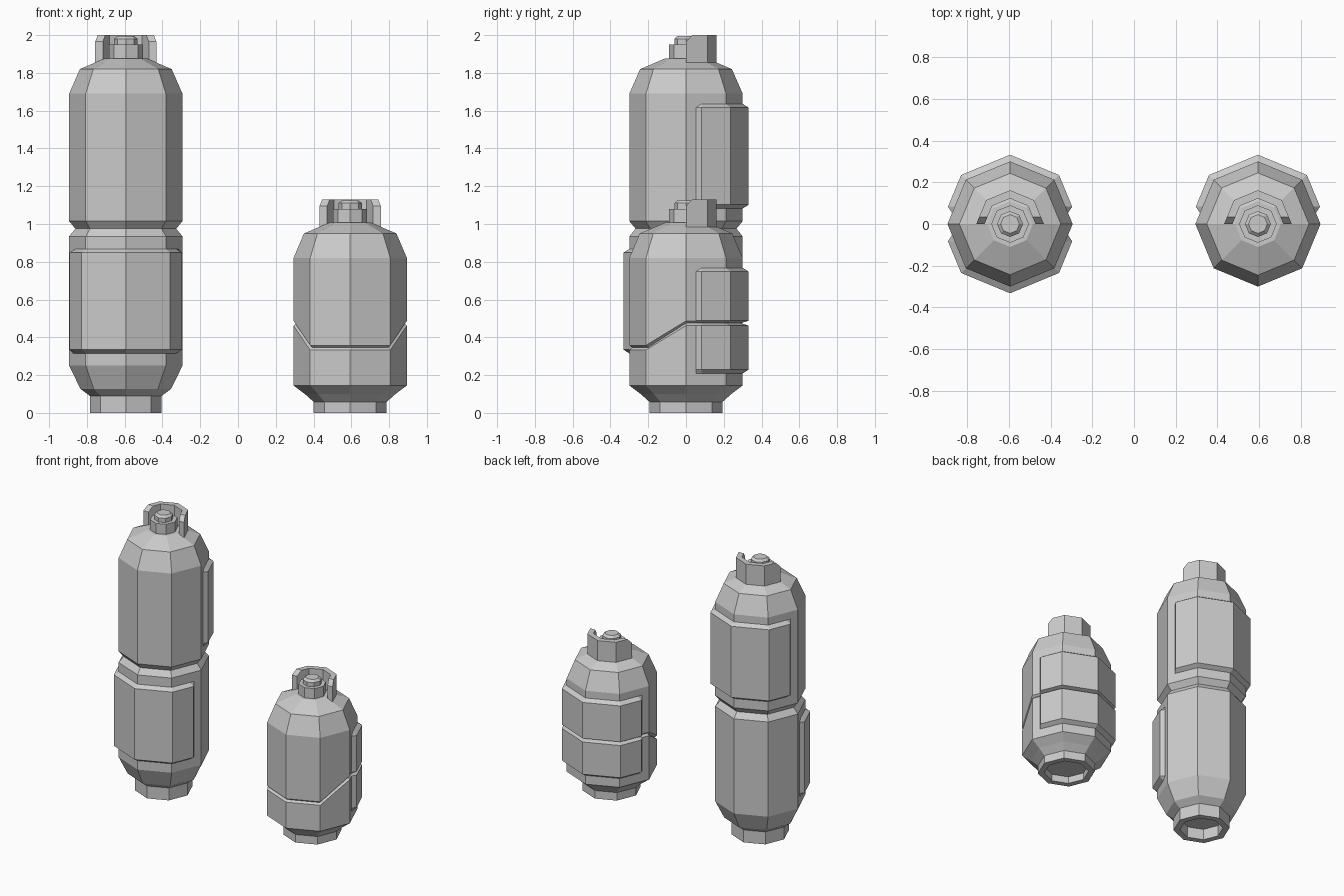
import bpy, bmesh, math

if "Cube" in bpy.data.objects:
    bpy.data.objects.remove(bpy.data.objects["Cube"])

N = 8
K = math.sqrt(2) - 1      # slope of the octagon side next to the x axis


def ring_pt(r, k, z):
    a = k * math.tau / N
    return (r * math.cos(a), r * math.sin(a), z)


def finish(name, bm, x, recalc=True):
    if recalc:
        bmesh.ops.recalc_face_normals(bm, faces=bm.faces)
    me = bpy.data.meshes.new(name)
    bm.to_mesh(me)
    bm.free()
    ob = bpy.data.objects.new(name, me)
    ob.location.x = x
    bpy.context.collection.objects.link(ob)
    return ob


def lathe(name, x, profile):
    """Octagonal lathe; a third profile value is the height of the front vertices."""
    bm = bmesh.new()
    rings = []
    for p in profile:
        r, z, zf = p if len(p) == 3 else (*p, p[1])
        rings.append([bm.verts.new(ring_pt(r, k, zf if k > N // 2 else z)) for k in range(N)])
    for a, b in zip(rings, rings[1:]):
        for k in range(N):
            n = (k + 1) % N
            bm.faces.new((a[k], a[n], b[n], b[k]))
    bm.faces.new(rings[0])
    bm.faces.new(rings[-1])
    return finish(name, bm, x)


def half_stations(r, ys):
    """Points around the rear half of an octagon, with extra stops at y = ys."""
    right = [(r - K * y, y) for y in ys] + [ring_pt(r, 1, 0)[:2]]
    return right + [(0, r)] + [(-px, py) for px, py in reversed(right)]


def panel(name, x, z0, z1, front=False, groove=None):
    """Raised half-wrap plate with bevelled border and optional V groove."""
    inner, outer, b = 0.297, 0.332, 0.022
    rows = [(z0, inner), (z0 + b, outer)]
    if groove:
        rows += [(groove - 0.013, outer), (groove, 0.29), (groove + 0.013, outer)]
    rows += [(z1 - b, outer), (z1, inner)]
    s = -1 if front else 1
    bm = bmesh.new()
    grid = []
    for z, r in rows:
        pts = half_stations(r, (0.05, 0.083))
        edge = half_stations(min(r, inner), (0.05, 0.083))
        pts[0], pts[-1] = edge[0], edge[-1]
        grid.append([bm.verts.new((s * px, s * py, z)) for px, py in pts])
    for a, c in zip(grid, grid[1:]):
        for j in range(len(a) - 1):
            bm.faces.new((a[j], a[j + 1], c[j + 1], c[j]))
    return finish(name, bm, x, recalc=False)


def guard(name, x, top):
    """Half collar behind the valve, its two ends chamfered at the top."""
    bm = bmesh.new()
    secs = []
    outer, inner = (half_stations(r, (0, 0.033)) for r in (0.162, 0.122))
    for i, (o, n) in enumerate(zip(outer, inner)):
        zt = top - 0.035 if i in (0, len(outer) - 1) else top
        zb = top - 0.15
        secs.append([bm.verts.new(v) for v in ((*o, zb), (*o, zt), (*n, zt), (*n, zb))])
    for a, b in zip(secs, secs[1:]):
        for k in range(4):
            m = (k + 1) % 4
            bm.faces.new((a[k], a[m], b[m], b[k]))
    bm.faces.new(secs[0])
    bm.faces.new(secs[-1])
    return finish(name, bm, x)


def valve(name, x, top):
    return lathe(name, x, [(0.09, top - 0.14), (0.09, top - 0.05), (0.062, top - 0.05),
                           (0.062, top - 0.02), (0.045, top - 0.005)])


# Tall canister: hollow foot, waist groove, domed shoulder
TX, SX = -0.594, 0.594
lathe("tall_canister_body", TX, [
    (0.145, 0.08), (0.145, 0), (0.19, 0), (0.19, 0.09), (0.24, 0.127), (0.3, 0.25),
    (0.3, 0.935), (0.267, 0.975), (0.3, 1.015), (0.3, 1.69), (0.243, 1.82), (0.11, 1.877)])
panel("tall_front_panel", TX, 0.313, 0.87, front=True)
panel("tall_back_panel", TX, 1.08, 1.638)
guard("tall_valve_guard", TX, 2.0)
valve("tall_valve", TX, 2.0)

# Short canister: groove that dips towards the front
lathe("short_canister_body", SX, [
    (0.15, 0.05), (0.15, 0), (0.193, 0), (0.193, 0.058), (0.24, 0.1), (0.3, 0.145),
    (0.3, 0.462, 0.333), (0.285, 0.475, 0.346), (0.3, 0.487, 0.358),
    (0.3, 0.82), (0.245, 0.95), (0.11, 1.007)])
panel("short_back_panel", SX, 0.207, 0.77, groove=0.475)
guard("short_valve_guard", SX, 1.13)
valve("short_valve", SX, 1.13)
